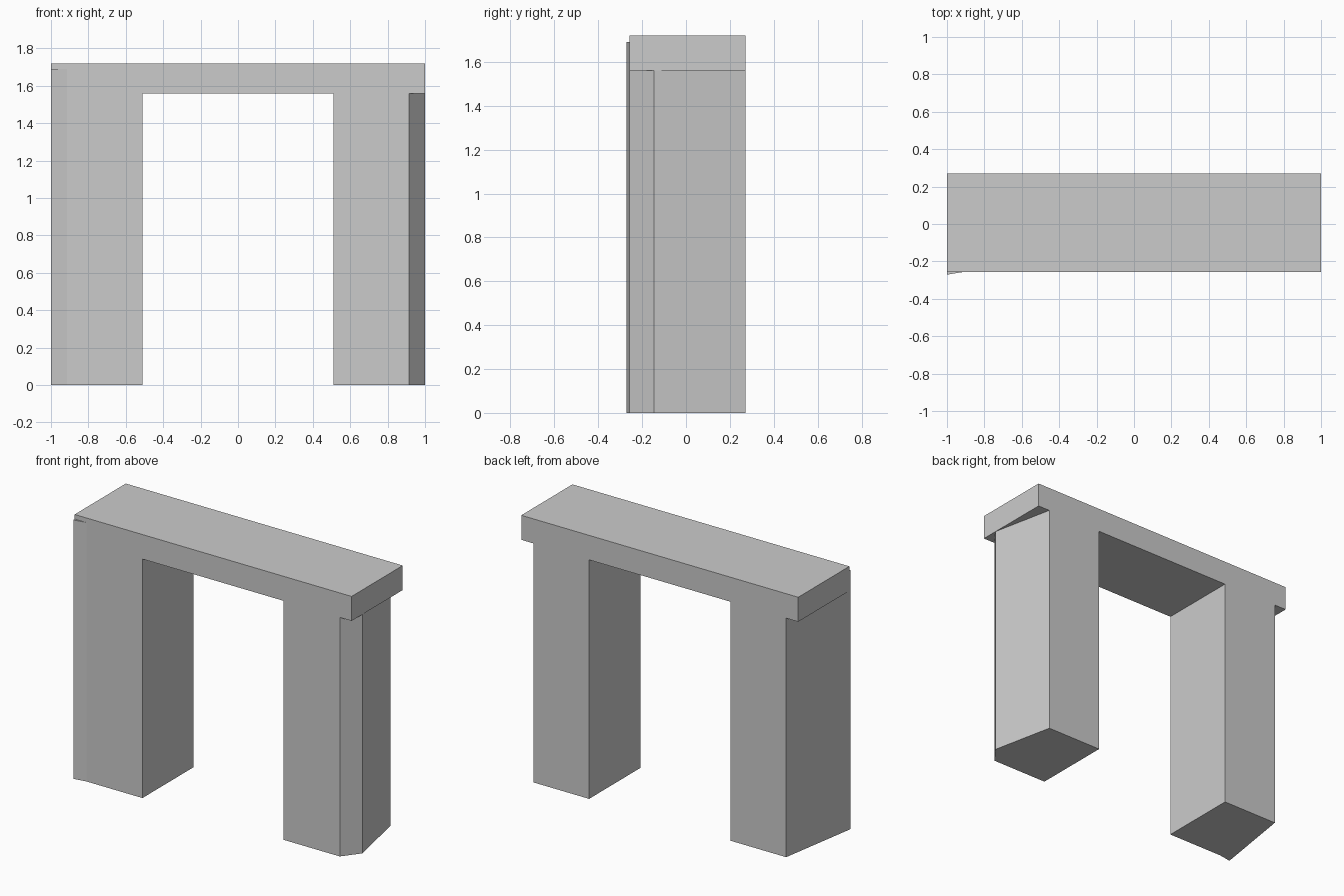
import bpy, bmesh

if "Cube" in bpy.data.objects:
    bpy.data.objects.remove(bpy.data.objects["Cube"])

FRONT, BACK = -0.257, 0.271
UNDER, TOP = 1.56, 1.72


def prism(name, outline, z0, z1):
    """Extrude a counter-clockwise plan outline from z0 to z1."""
    bm = bmesh.new()
    face = bm.faces.new([bm.verts.new((x, y, z0)) for x, y in outline])
    ext = bmesh.ops.extrude_face_region(bm, geom=[face])
    top = [v for v in ext["geom"] if isinstance(v, bmesh.types.BMVert)]
    bmesh.ops.translate(bm, vec=(0, 0, z1 - z0), verts=top)
    if not any(len(e.link_faces) == 1 for e in bm.edges):
        pass
    else:
        bm.faces.new([v for v in face.verts])
    bmesh.ops.recalc_face_normals(bm, faces=bm.faces)
    mesh = bpy.data.meshes.new(name)
    bm.to_mesh(mesh)
    bm.free()
    obj = bpy.data.objects.new(name, mesh)
    bpy.context.collection.objects.link(obj)
    return obj


# Lintel across the top
prism("lintel", [(-1, FRONT), (1, FRONT), (1, BACK), (-1, BACK)], UNDER, TOP)

# Right pillar, with a cut front corner and a slanted outer side
prism("right_pillar", [(0.51, FRONT), (0.915, FRONT), (1, -0.145),
                       (0.913, BACK), (0.51, BACK)], 0, UNDER)

# Left pillar, with a flared front corner
prism("left_pillar", [(-0.51, FRONT), (-0.51, BACK), (-0.913, BACK),
                      (-0.998, FRONT)], 0, UNDER)

# Thin flare of the left pillar that rises in front of the lintel
prism("left_pillar_flare", [(-1, -0.271), (-0.915, FRONT),
                            (-0.998, FRONT)], 0, 1.69)
